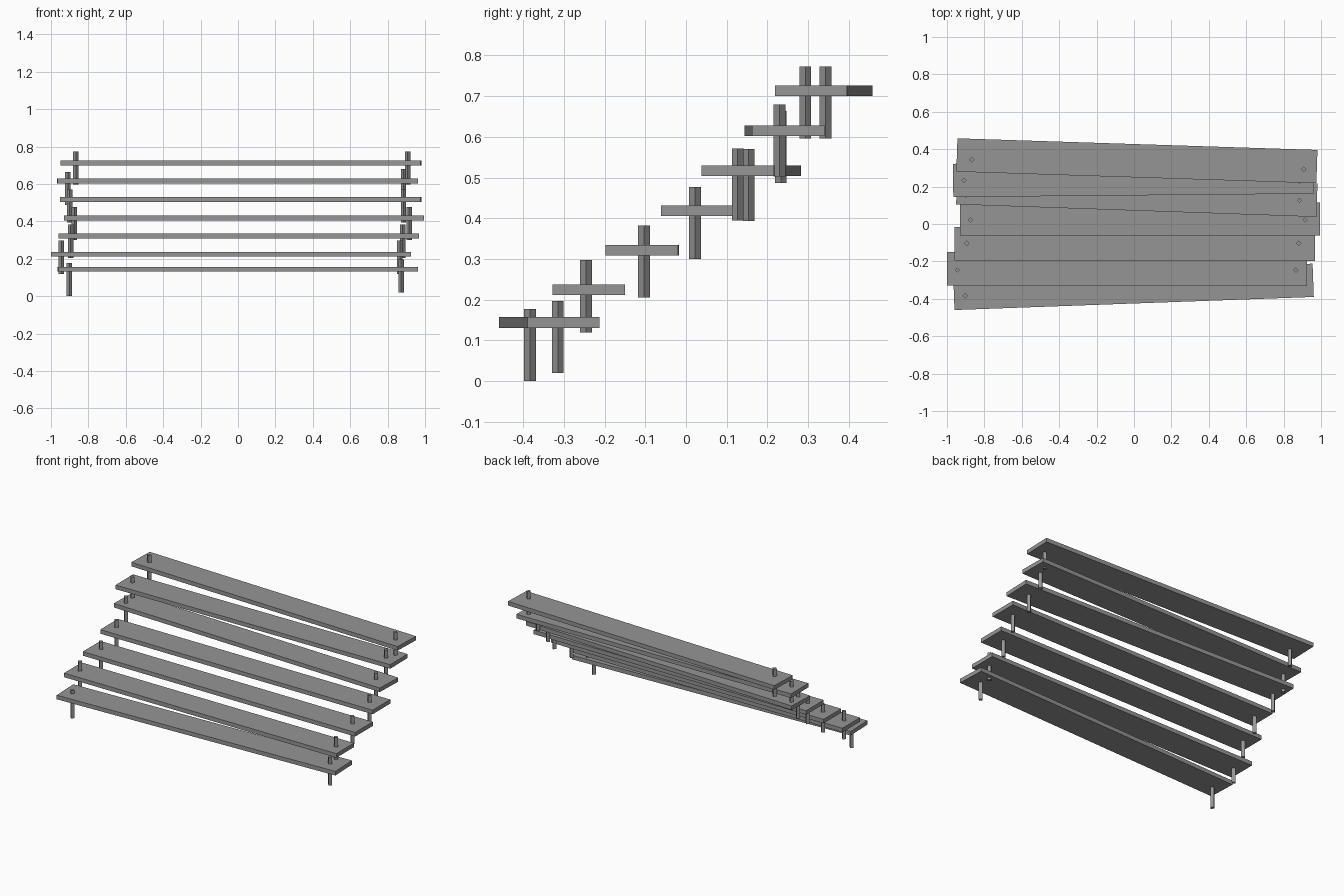
import bpy
import math

old = bpy.data.objects.get("Cube")
if old:
    bpy.data.objects.remove(old, do_unlink=True)

grey = bpy.data.materials.new("plain_grey")
grey.use_nodes = True
GREY = (0.3, 0.3, 0.3, 1)
grey.diffuse_color = GREY
grey.node_tree.nodes["Principled BSDF"].inputs["Base Color"].default_value = GREY

WIDTH, THICK = 0.178, 0.026
PIN_RADIUS, PIN_HEIGHT = 0.0145, 0.177


def finish(name):
    obj = bpy.context.object
    obj.name = name
    obj.data.materials.append(grey)
    return obj


def plank(name, x0, x1, y0, y1, z):
    """Flat board whose centreline runs from (x0, y0) to (x1, y1)."""
    angle = math.atan2(y1 - y0, x1 - x0)
    bpy.ops.mesh.primitive_cube_add(
        size=1, location=((x0 + x1) / 2, (y0 + y1) / 2, z), rotation=(0, 0, angle))
    length = math.hypot(x1 - x0, y1 - y0)
    finish(name).scale = (length, WIDTH, THICK)


def pin(name, x, y, base):
    """Square peg standing on its corner direction, passing through a board."""
    bpy.ops.mesh.primitive_cylinder_add(
        vertices=4, radius=PIN_RADIUS, depth=PIN_HEIGHT,
        location=(x, y, base + PIN_HEIGHT / 2))
    finish(name)


# Each step: board ends x, board end centres y, height, then the two pegs
steps = [
    ((-0.963, 0.958, -0.371, -0.301, 0.144), (-0.902, -0.383, 0.0), (0.872, -0.315, 0.02)),
    ((-1.0, 0.925, -0.239, -0.239, 0.224), (-0.945, -0.246, 0.12), (0.865, -0.246, 0.12)),
    ((-0.96, 0.967, -0.106, -0.109, 0.321), (-0.895, -0.103, 0.205), (0.88, -0.103, 0.205)),
    ((-0.93, 0.995, 0.027, 0.027, 0.419), (-0.875, 0.022, 0.3), (0.915, 0.022, 0.3)),
    ((-0.948, 0.978, 0.194, 0.127, 0.517), (-0.9, 0.154, 0.393), (0.885, 0.127, 0.395)),
    ((-0.967, 0.961, 0.233, 0.251, 0.615), (-0.91, 0.233, 0.487), (0.885, 0.23, 0.503)),
    ((-0.947, 0.978, 0.369, 0.307, 0.713), (-0.867, 0.343, 0.596), (0.907, 0.293, 0.596)),
]

for i, (board, right_peg, left_peg) in enumerate(steps, 1):
    plank(f"plank_{i}", *board)
    pin(f"right_peg_{i}", *right_peg)
    pin(f"left_peg_{i}", *left_peg)
